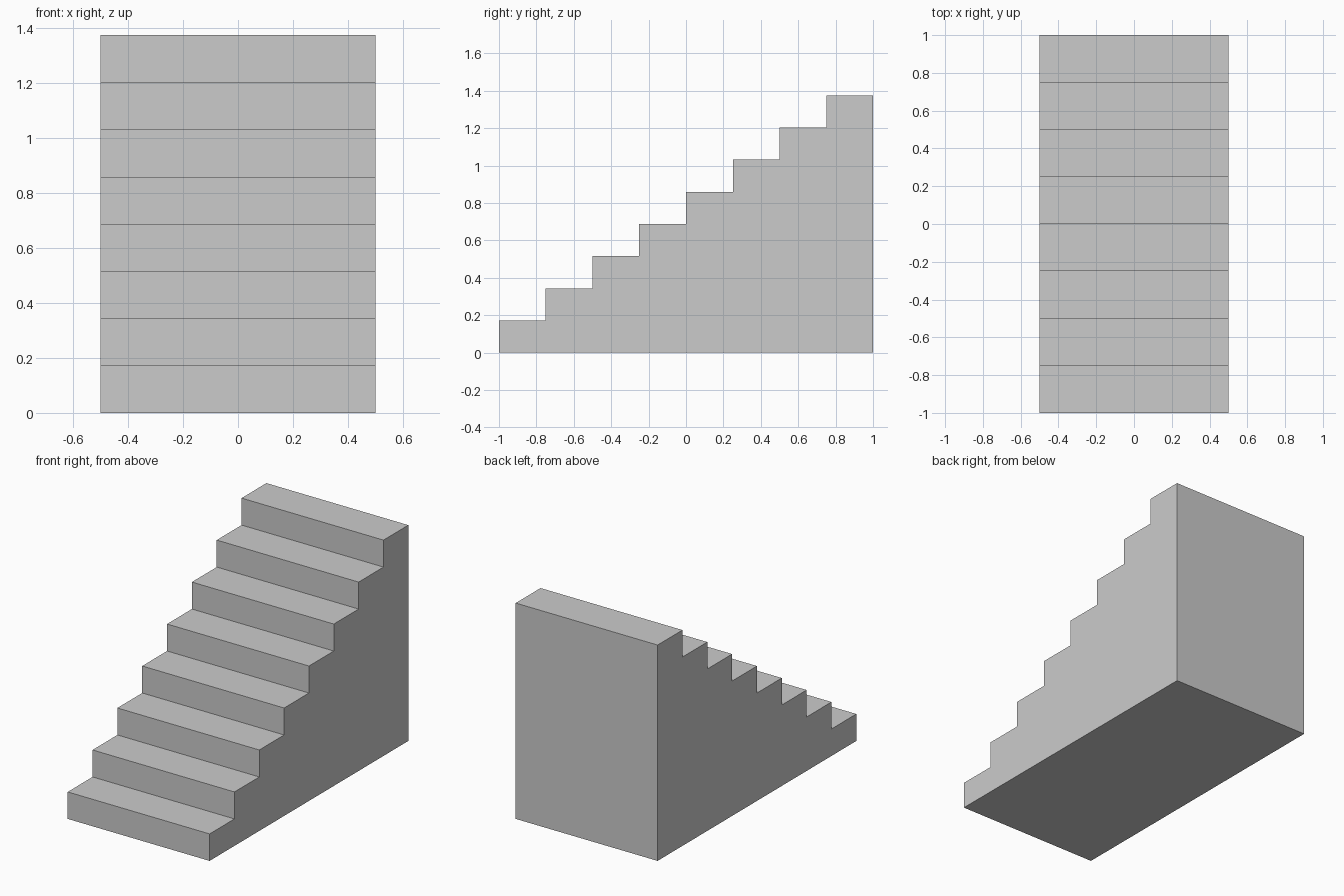
import bpy, bmesh

if "Cube" in bpy.data.objects:
    bpy.data.objects.remove(bpy.data.objects["Cube"])

STEPS, WIDTH, DEPTH, HEIGHT = 8, 1.0, 2.0, 1.375
tread, rise = DEPTH / STEPS, HEIGHT / STEPS

# Stepped side profile in (y, z)
profile = [(-DEPTH / 2, 0)]
for i in range(STEPS):
    y, z = -DEPTH / 2 + i * tread, (i + 1) * rise
    profile += [(y, z), (y + tread, z)]
profile.append((DEPTH / 2, 0))

# Solid staircase: extrude the profile across the width
bm = bmesh.new()
side = bm.faces.new([bm.verts.new((-WIDTH / 2, y, z)) for y, z in profile])
ext = bmesh.ops.extrude_face_region(bm, geom=[side], use_keep_orig=True)
moved = [g for g in ext["geom"] if isinstance(g, bmesh.types.BMVert)]
bmesh.ops.translate(bm, verts=moved, vec=(WIDTH, 0, 0))
bmesh.ops.recalc_face_normals(bm, faces=bm.faces)

mesh = bpy.data.meshes.new("staircase")
bm.to_mesh(mesh)
bm.free()
bpy.context.collection.objects.link(bpy.data.objects.new("staircase", mesh))
